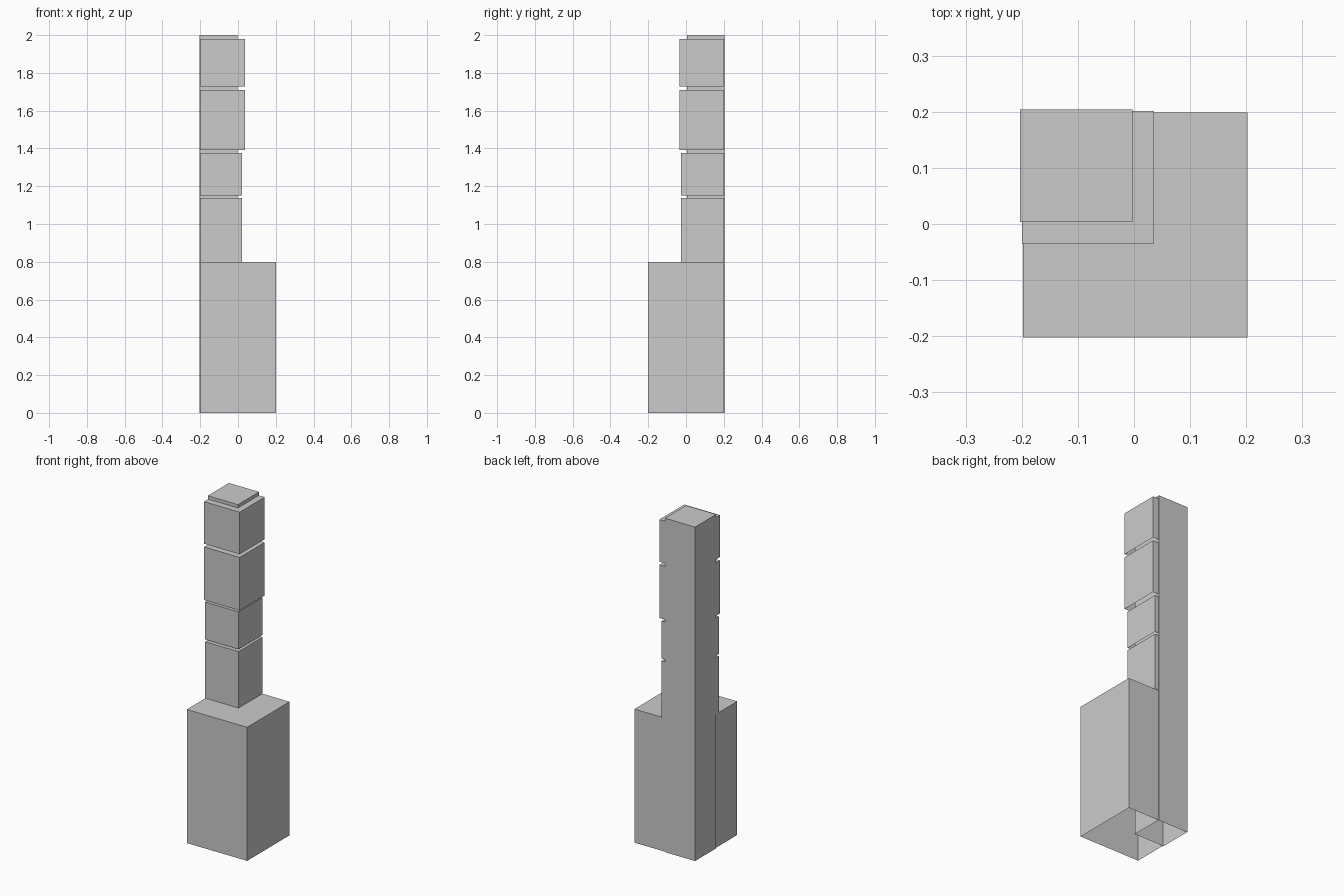
import bpy
import bmesh

if "Cube" in bpy.data.objects:
    bpy.data.objects.remove(bpy.data.objects["Cube"], do_unlink=True)

# Single flat colour
grey = bpy.data.materials.new("light_grey")
grey.use_nodes = True
colour = (0.6, 0.6, 0.6, 1)
grey.diffuse_color = colour
grey.node_tree.nodes["Principled BSDF"].inputs["Base Color"].default_value = colour


def open_block(name, x, y, z):
    """Box with walls and a roof but no floor, from (min, max) ranges."""
    bm = bmesh.new()
    bmesh.ops.create_cube(bm, size=1)
    for v in bm.verts:
        for axis, (low, high) in enumerate((x, y, z)):
            v.co[axis] = high if v.co[axis] > 0 else low
    bm.normal_update()
    floor = [f for f in bm.faces if f.normal.z < -0.9]
    bmesh.ops.delete(bm, geom=floor, context="FACES")
    mesh = bpy.data.meshes.new(name)
    bm.to_mesh(mesh)
    bm.free()
    mesh.materials.append(grey)
    obj = bpy.data.objects.new(name, mesh)
    bpy.context.collection.objects.link(obj)


# Wide podium and the full-height core at its back corner
open_block("podium", (-0.198, 0.202), (-0.202, 0.199), (0, 0.8))
open_block("tower_core", (-0.203, -0.003), (0.004, 0.204), (0, 2))

# Stacked storeys wrapped around the core, with narrow gaps between them
storeys = [
    (0.022, -0.026, 0.8, 1.138),
    (0.022, -0.026, 1.152, 1.376),
    (0.036, -0.035, 1.391, 1.709),
    (0.036, -0.035, 1.728, 1.98),
]
for i, (left, front, bottom, top) in enumerate(storeys, 1):
    open_block(f"storey_block_{i}", (-0.2, left), (front, 0.201), (bottom, top))
